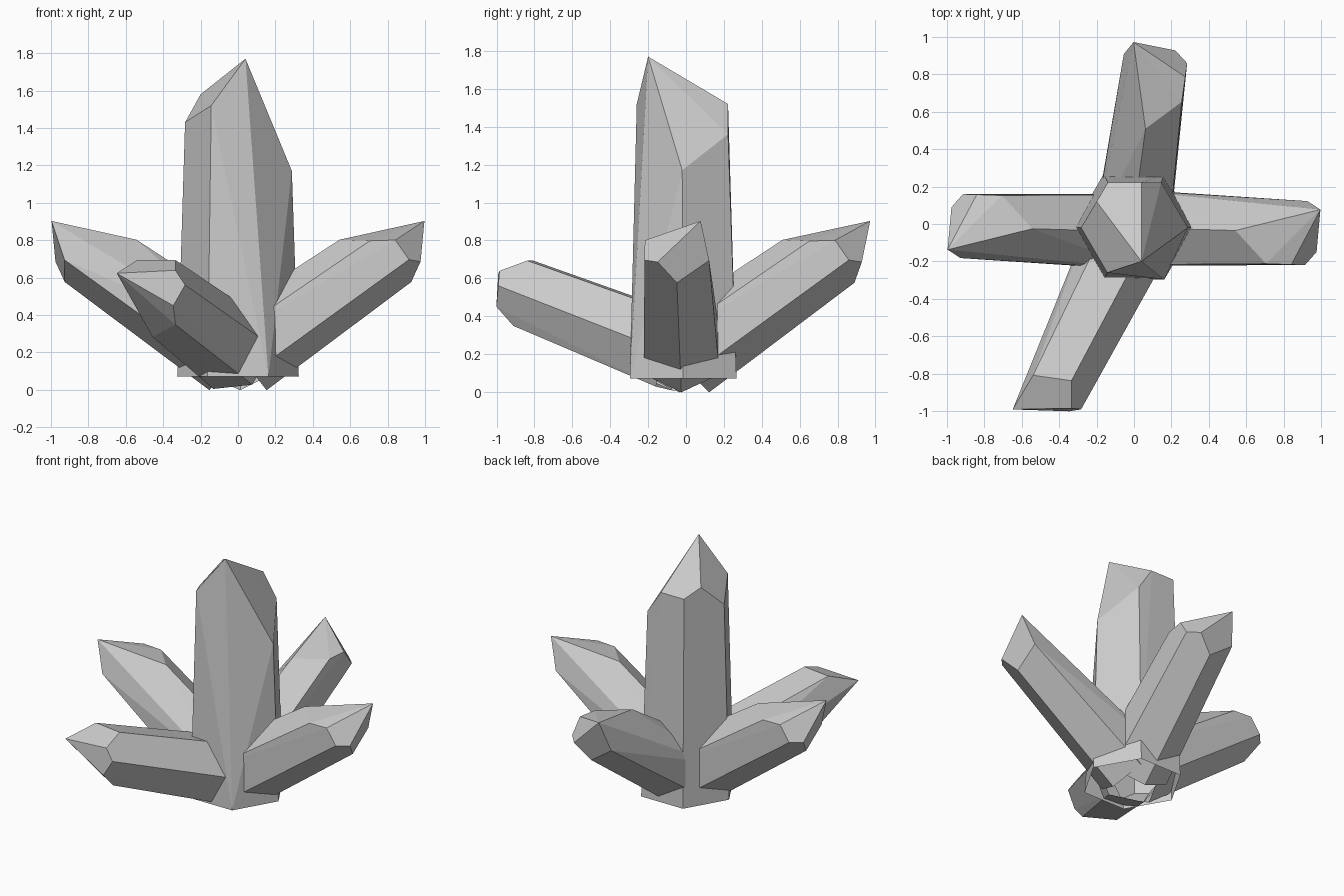
import bpy, bmesh
from math import radians, cos, sin, pi
from mathutils import Matrix, Vector

if "Cube" in bpy.data.objects:
    bpy.data.objects.remove(bpy.data.objects["Cube"])


def crystal_mesh():
    # tapered hexagonal shaft with an off-centre point cut by three facets
    base = [(0.325 * cos(k * pi / 3), 0.325 * sin(k * pi / 3) - 0.015, 0) for k in range(6)]
    tip = [(0.04, -0.20, 1.70),      # apex
           (0.288, -0.02, 1.10), (0.145, 0.222, 1.29), (0.04, 0.222, 1.45),
           (-0.14, 0.222, 1.45), (-0.20, 0.12, 1.51),
           (-0.283, -0.02, 1.36), (-0.143, -0.26, 1.45)]
    bm = bmesh.new()
    verts = [bm.verts.new(p) for p in base + tip]
    bmesh.ops.convex_hull(bm, input=verts)
    bmesh.ops.dissolve_limit(bm, angle_limit=radians(3), verts=bm.verts[:], edges=bm.edges[:])
    bm.normal_update()
    # the underside is open
    under = [f for f in bm.faces if f.normal.z < -0.9]
    bmesh.ops.delete(bm, geom=under, context='FACES')
    mesh = bpy.data.meshes.new("crystal")
    bm.to_mesh(mesh)
    bm.free()
    return mesh


mesh = crystal_mesh()


def place(name, matrix):
    obj = bpy.data.objects.new(name, mesh)
    bpy.context.collection.objects.link(obj)
    obj.matrix_world = matrix
    return obj


def side_crystal(name, yaw, elevation, roll, height):
    # lean the crystal outwards: local x starts upwards, local z runs along the axis
    a, e = radians(yaw), radians(elevation)
    out = Vector((cos(a), sin(a), 0))
    axis = out * cos(e) + Vector((0, 0, sin(e)))
    up = out * -sin(e) + Vector((0, 0, cos(e)))
    frame = Matrix((up, axis.cross(up), axis)).transposed().to_4x4()
    origin = Vector((0, -0.03, height)) + out * 0.02
    place(name, Matrix.Translation(origin) @ frame
          @ Matrix.Rotation(radians(roll), 4, 'Z') @ Matrix.Scale(0.71, 4))


# main upright crystal
place("centre_crystal", Matrix.Translation((0, 0, 0.07)))

# smaller leaning crystals
side_crystal("right_crystal", -2, 35, 0, 0.187)
side_crystal("back_crystal", 82, 35, 0, 0.187)
side_crystal("left_crystal", 178, 35, 0, 0.187)
side_crystal("front_crystal", -117, 19, 156, 0.2)
